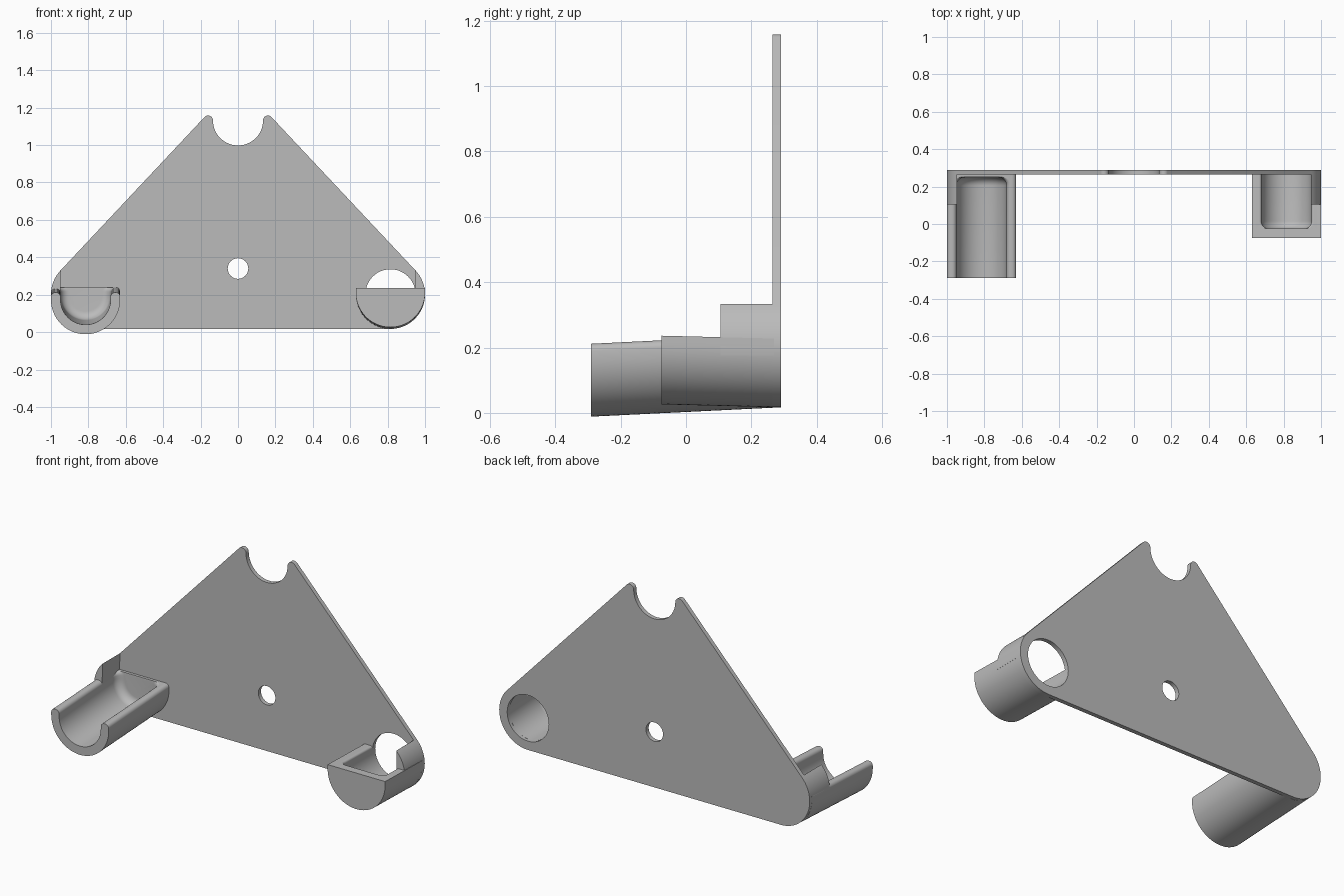
import bpy, bmesh
from math import sin, cos, pi, radians

if "Cube" in bpy.data.objects:
    bpy.data.objects.remove(bpy.data.objects["Cube"])

grey = bpy.data.materials.new("plain grey")
grey.use_nodes = True
colour = (0.5, 0.5, 0.5, 1)
grey.diffuse_color = colour
grey.node_tree.nodes["Principled BSDF"].inputs["Base Color"].default_value = colour

CX, CZ, R, BORE = 0.815, 0.202, 0.185, 0.134
BACK, FACE = 0.29, 0.265


def arc(cx, cz, r, a0, a1, n):
    steps = [radians(a0 + (a1 - a0) * i / n) for i in range(n + 1)]
    return [(cx + r * cos(a), cz + r * sin(a)) for a in steps]


def loft(name, rings):
    """Join (y, points) rings into a closed solid."""
    bm = bmesh.new()
    loops = [[bm.verts.new((x, y, z)) for x, z in pts] for y, pts in rings]
    for a, b in zip(loops, loops[1:]):
        for i in range(len(a)):
            j = (i + 1) % len(a)
            bm.faces.new((a[i], a[j], b[j], b[i]))
    bm.faces.new(loops[0])
    bm.faces.new(loops[-1])
    bmesh.ops.recalc_face_normals(bm, faces=bm.faces[:])
    mesh = bpy.data.meshes.new(name)
    bm.to_mesh(mesh)
    bm.free()
    ob = bpy.data.objects.new(name, mesh)
    bpy.context.collection.objects.link(ob)
    mesh.materials.append(grey)
    return ob


def select(ob):
    bpy.ops.object.select_all(action='DESELECT')
    ob.select_set(True)
    bpy.context.view_layer.objects.active = ob


def cut(ob, cutter):
    mod = ob.modifiers.new("cut", 'BOOLEAN')
    mod.operation, mod.solver, mod.object = 'DIFFERENCE', 'EXACT', cutter
    select(ob)
    bpy.ops.object.modifier_apply(modifier=mod.name)
    bpy.data.objects.remove(cutter)


def smooth(ob):
    select(ob)
    bpy.ops.object.shade_smooth_by_angle(angle=radians(35))


def trough(cx, r, top, f, flare):
    """Half-round profile with rounded (body) or flared (bore) top edges."""
    low = [(x - cx, z) for x, z in arc(cx, CZ, r, 270, 360, 20)]
    if flare:
        tip = arc(r + f, top - f, f, 180, 90, 6) + [(r + f, top + 0.1)]
    elif f:
        tip = arc(r - f, top - f, f, 0, 90, 6)
    else:
        tip = [(r, top)]
    half = low + tip
    return [(cx + x, z) for x, z in half] + [(cx - x, z) for x, z in half[:0:-1]]


def tilt(rings, slope):
    return [(y, [(x, z + slope * (BACK - y)) for x, z in p]) for y, p in rings]


def cup(name, cx, front, top, f_out, f_in, slope, closed_y, open_y, fillet):
    body = loft(name, tilt([(y, trough(cx, R, top, f_out, False))
                            for y in (front, FACE + 0.005)], slope))
    # Bore with a filleted closed end
    way = 1 if closed_y > open_y else -1
    rings = [(open_y, trough(cx, BORE, top, f_in, True))]
    for i in range(9):
        a = pi / 2 * i / 8
        rings.append((closed_y - way * fillet * (1 - sin(a)),
                      trough(cx, BORE - fillet * (1 - cos(a)), top, f_in, True)))
    cut(body, loft("bore_cutter", tilt(rings, slope)))
    smooth(body)


# Back plate: rounded lower corners, two horns and a round notch between them
half = arc(CX, CZ, R, -90, 43, 28) + arc(0.16, 1.132, 0.026, 43, 180, 12)
notch = arc(0, 1.132, 0.134, 0, -180, 36)[1:-1]
plate = loft("back_plate", [(y, half + notch + [(-x, z) for x, z in half[::-1]])
                            for y in (FACE, BACK)])
for cx, cz, r in ((0, 0.34, 0.055), (CX, CZ, BORE)):
    ring = arc(cx, cz, r, 0, 360, 48)[:-1]
    cut(plate, loft("hole_cutter", [(0.2, ring), (0.35, ring)]))
smooth(plate)

# Open trough on the right, closed cup on the left
cup("right_trough", -CX, -0.29, 0.24, 0.022, 0.022, -0.027 / 0.55, 0.25, -0.35, 0.045)
cup("left_cup", CX, -0.075, 0.227, 0, 0.012, 0.025, -0.025, 0.35, 0.04)

# Outer collars joining the cups to the plate
for side, name in ((1, "left_collar"), (-1, "right_collar")):
    pts = [(side * x, z) for x, z in arc(CX, CZ, R, -8, 45, 14)]
    pts += [(side * 0.946, pts[-1][1]), (side * 0.95, pts[0][1])]
    smooth(loft(name, [(0.105, pts), (FACE + 0.005, pts)]))
